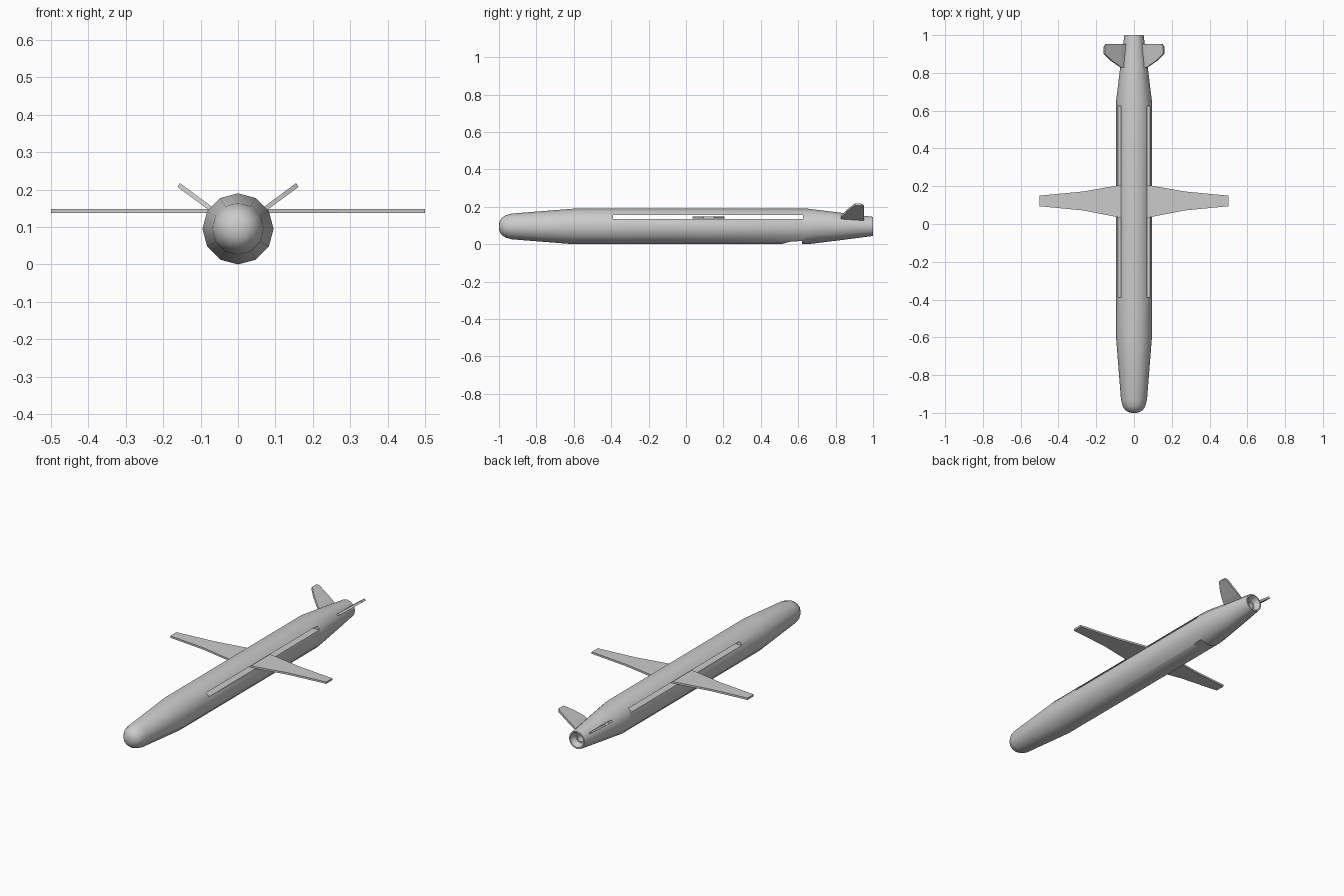
import bpy, bmesh, math

if "Cube" in bpy.data.objects:
    bpy.data.objects.remove(bpy.data.objects["Cube"])

CZ = 0.095  # height of the body axis

grey = bpy.data.materials.new("airframe grey")
grey.diffuse_color = (0.6, 0.6, 0.6, 1)
grey.use_nodes = True
grey.node_tree.nodes["Principled BSDF"].inputs["Base Color"].default_value = grey.diffuse_color


def make(name, bm):
    bmesh.ops.recalc_face_normals(bm, faces=bm.faces)
    me = bpy.data.meshes.new(name)
    bm.to_mesh(me)
    bm.free()
    ob = bpy.data.objects.new(name, me)
    bpy.context.collection.objects.link(ob)
    me.materials.append(grey)
    return ob


def loft(name, rings):
    """Closed solid through a list of equal-length point rings."""
    bm = bmesh.new()
    vs = [[bm.verts.new(p) for p in ring] for ring in rings]
    n = len(vs[0])
    for a, b in zip(vs, vs[1:]):
        for i in range(n):
            j = (i + 1) % n
            bm.faces.new((a[i], a[j], b[j], b[i]))
    bm.faces.new(vs[0])
    bm.faces.new(vs[-1])
    return make(name, bm)


def cut(target, cutter):
    cutter.hide_render = True
    mod = target.modifiers.new("cut", 'BOOLEAN')
    mod.object = cutter
    mod.solver = 'EXACT'
    bpy.context.view_layer.objects.active = target
    bpy.ops.object.modifier_apply(modifier=mod.name)
    bpy.data.objects.remove(cutter)


# Body: twelve-sided lathe from the round nose to the recessed exhaust
profile = [(-1, 0.012), (-0.996, 0.03), (-0.984, 0.047), (-0.964, 0.06), (-0.93, 0.069),
           (-0.6, 0.095), (0.65, 0.095), (0.83, 0.073), (1, 0.051),
           (1, 0.043), (0.965, 0.03), (0.965, 0.022), (0.92, 0.02)]
angles = [math.tau * i / 12 for i in range(12)]
body = loft("body", [[(r * math.sin(a), y, CZ + r * math.cos(a)) for a in angles]
                     for y, r in profile])

# Wing slot through the body
cut(body, loft("slot_cutter", [[(x, -0.39, 0.135), (x, 0.625, 0.135),
                                (x, 0.625, 0.155), (x, -0.39, 0.155)] for x in (-0.2, 0.2)]))
# Air intake ramp under the body
cut(body, loft("intake_cutter", [[(x, 0.49, -0.004), (x, 0.56, 0.014),
                                  (x, 0.62, 0.017), (x, 0.62, -0.02)] for x in (-0.06, 0.06)]))

# Wing: one thin tapered plate across the slot: (x, front y, back y)
half = [(0.08, 0.035, 0.205), (0.27, 0.072, 0.172), (0.5, 0.094, 0.15)]
stations = [(-x, f, b) for x, f, b in reversed(half)] + half
loft("wing", [[(x, f, 0.137), (x, b, 0.137), (x, b, 0.148), (x, f, 0.148)]
              for x, f, b in stations])

# Tail fins: radial plates with thin roots: (distance from axis, front y, back y, half thickness)
sections = [(0.045, 0.825, 0.952, 0.002), (0.088, 0.83, 0.952, 0.006), (0.15, 0.865, 0.952, 0.006),
            (0.185, 0.892, 0.952, 0.006), (0.197, 0.903, 0.938, 0.006)]
ca, sa = math.cos(math.radians(36.5)), math.sin(math.radians(36.5))
for side, label in ((-1, "left"), (1, "right")):
    loft(label + "_tail_fin",
         [[(side * (s * ca - t * sa), y, CZ + s * sa + t * ca)
           for y, t in ((f, -h), (b, -h), (b, h), (f, h))] for s, f, b, h in sections])

# Smooth the body, keep cut edges crisp
bpy.ops.object.select_all(action='DESELECT')
body.select_set(True)
bpy.context.view_layer.objects.active = body
bpy.ops.object.shade_smooth_by_angle(angle=math.radians(35))
